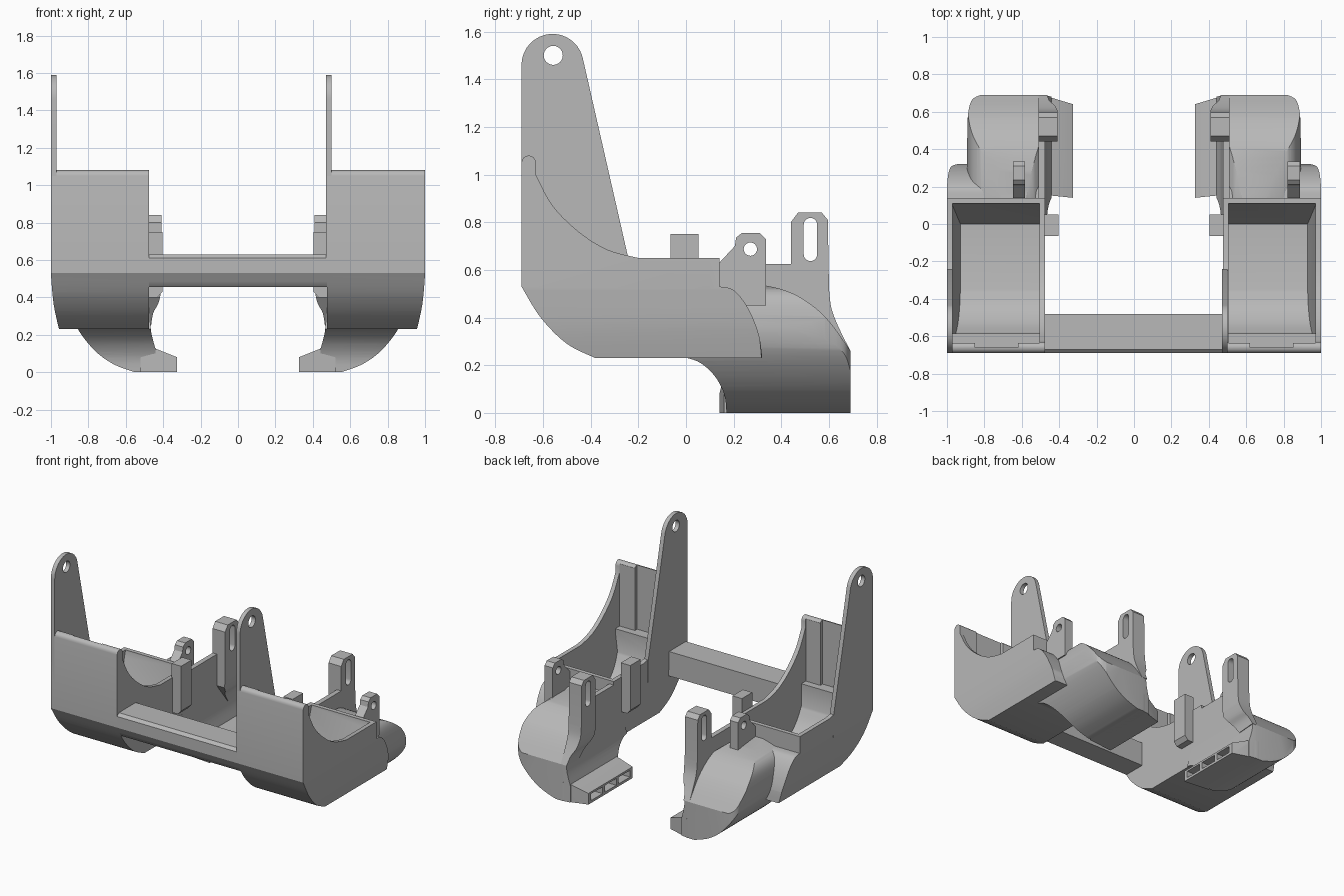
import bpy, bmesh, math
from mathutils import Vector

if "Cube" in bpy.data.objects:
    bpy.data.objects.remove(bpy.data.objects["Cube"], do_unlink=True)

grey = bpy.data.materials.new("plain grey")
grey.use_nodes = True
grey.diffuse_color = (0.48, 0.48, 0.48, 1)
grey.node_tree.nodes["Principled BSDF"].inputs["Base Color"].default_value = grey.diffuse_color


def spline(pts, n=5):
    """Smooth curve through the points."""
    p = [Vector(q) for q in [pts[0]] + pts + [pts[-1]]]
    out = []
    for a, b, c, d in zip(p, p[1:], p[2:], p[3:]):
        for i in range(n):
            t = i / n
            out.append(tuple(0.5 * (2 * b + (c - a) * t + (2 * a - 5 * b + 4 * c - d) * t * t
                                    + (3 * b - a - 3 * c + d) * t ** 3)))
    return out + [pts[-1]]


def arc(cy, cz, r, a0, a1, n=20):
    angles = [math.radians(a0 + (a1 - a0) * i / n) for i in range(n + 1)]
    return [(cy + r * math.cos(a), cz + r * math.sin(a)) for a in angles]


def prism(name, pts, axis, a, b, side=1):
    """Extrude a profile along an axis; side -1 mirrors it in x."""
    place = {"x": lambda p, h: (h * side, p[0], p[1]),
             "y": lambda p, h: (p[0] * side, h, p[1]),
             "z": lambda p, h: (p[0] * side, p[1], h)}[axis]
    bm = bmesh.new()
    low = [bm.verts.new(place(p, a)) for p in pts]
    high = [bm.verts.new(place(p, b)) for p in pts]
    bm.faces.new(low)
    bm.faces.new(high)
    for i in range(len(pts)):
        j = (i + 1) % len(pts)
        bm.faces.new((low[i], low[j], high[j], high[i]))
    bmesh.ops.recalc_face_normals(bm, faces=bm.faces)
    mesh = bpy.data.meshes.new(name)
    bm.to_mesh(mesh)
    bm.free()
    mesh.materials.append(grey)
    ob = bpy.data.objects.new(name, mesh)
    bpy.context.collection.objects.link(ob)
    return ob


def block(name, x, y, z, side=1):
    return prism(name, [(y[0], z[0]), (y[1], z[0]), (y[1], z[1]), (y[0], z[1])], "x", *x, side)


def combine(ob, tool, op="DIFFERENCE"):
    mod = ob.modifiers.new("cut", "BOOLEAN")
    mod.operation, mod.solver, mod.object = op, "EXACT", tool
    bpy.context.view_layer.update()
    mesh = bpy.data.meshes.new_from_object(ob.evaluated_get(bpy.context.evaluated_depsgraph_get()))
    ob.modifiers.clear()
    ob.data = mesh
    bpy.data.objects.remove(tool, do_unlink=True)
    return ob


# Shared profiles
belly = spline([(-0.69, 0.53), (-0.61, 0.4), (-0.5, 0.29), (-0.38, 0.23)])
scoop = spline([(-0.63, 1.0), (-0.56, 0.87), (-0.45, 0.76), (-0.33, 0.685), (-0.2, 0.65)])
shoulder = spline([(0.14, 0.53), (0.2, 0.515), (0.26, 0.44), (0.305, 0.33), (0.32, 0.23)])
box_side = (belly + shoulder[::-1] + [(0.14, 0.65)] + scoop[::-1]
            + arc(-0.66, 1.05, 0.03, 0, 180, 8))
pocket_side = ([(-0.635, 1.2), (-0.635, 0.62), (-0.585, 0.62)]
               + spline([(-0.585, 0.46), (-0.53, 0.37), (-0.45, 0.3), (-0.35, 0.265)])
               + [(0, 0.265), (0.11, 0.64), (0.11, 1.2)])
box_front = [(0.475, 0.2), (0.475, 1.2), (1, 1.2)] + spline([(1, 0.52), (0.985, 0.36), (0.95, 0.2)])
box_plan = [(0.4, -0.8), (1.1, -0.8), (1, 0.1)] + spline([(1, 0.27), (0.975, 0.31), (0.89, 0.33)]) + [(0.4, 0.33)]
duct_side = (spline([(0, 0.232), (0.06, 0.21), (0.12, 0.155), (0.16, 0.08), (0.17, 0)])
             + [(0.69, 0)]
             + spline([(0.69, 0.26), (0.62, 0.36), (0.55, 0.435), (0.45, 0.5), (0.33, 0.535), (0.12, 0.56)]))
duct_front = ([(0.44, 0)]
              + spline([(0.55, 0), (0.66, 0.04), (0.76, 0.11), (0.85, 0.22), (0.89, 0.32), (0.885, 0.42),
                        (0.86, 0.49), (0.8, 0.53), (0.7, 0.56)])
              + spline([(0.58, 0.56), (0.5, 0.5), (0.475, 0.35), (0.465, 0.22), (0.44, 0.12)]))
duct_plan = ([(0.43, 0.15), (0.47, -0.1), (0.9, -0.1)]
             + spline([(0.89, 0.56), (0.88, 0.63), (0.86, 0.67), (0.82, 0.69)])
             + [(0.5, 0.69), (0.43, 0.68)])
lip_plan = [(0.325, 0.14), (0.52, 0.16), (0.52, 0.69), (0.49, 0.69), (0.325, 0.64)]
lip_front = [(0.3, 0), (0.53, 0), (0.53, 0.14), (0.45, 0.13), (0.325, 0.08), (0.3, 0.07)]
arm_side = ([(-0.24, 0.64)] + arc(-0.56, 1.46, 0.13, 12, 180)
            + [(-0.69, 0.55), (-0.6, 0.5), (-0.24, 0.5)])
slot_tab_side = [(0.44, 0.4), (0.44, 0.8), (0.47, 0.84), (0.57, 0.84), (0.595, 0.81)] + spline(
    [(0.6, 0.52), (0.61, 0.44), (0.64, 0.36), (0.69, 0.26)]) + [(0.55, 0.25)]
slot_tab_front = [(0.51, 0.2), (0.51, 0.9), (0.41, 0.9)] + spline(
    [(0.41, 0.44), (0.425, 0.37), (0.455, 0.31), (0.47, 0.2)])
hole_tab_side = [(0.14, 0.45), (0.14, 0.63), (0.205, 0.7), (0.21, 0.735), (0.235, 0.755),
                 (0.31, 0.755), (0.335, 0.73), (0.335, 0.45)]
clip_front = [(0.48, 0.4), (0.43, 0.4), (0.405, 0.43), (0.405, 0.75), (0.48, 0.75)]

for side, word in ((-1, "right"), (1, "left")):
    centre = side * 0.735

    # Open box with curved belly and scooped sides
    box = prism(word + "_fan_box", box_side, "x", 0.47, 1.01, side)
    combine(box, prism("tool", box_front, "y", -1, 1, side), "INTERSECT")
    combine(box, prism("tool", box_plan, "z", 0, 2, side), "INTERSECT")
    pocket = prism("tool", pocket_side, "x", 0.4, 1.1, side)
    inner = [(0.505, 0.2), (0.505, 1.3), (0.97, 1.3), (0.97, 0.6), (0.92, 0.2)]
    combine(pocket, prism("tool", inner, "y", -1, 1, side), "INTERSECT")
    combine(box, pocket)
    combine(box, block("tool", (centre - 0.115, centre + 0.115), (-0.66, -0.6), (0.62, 1.2)))

    # Duct sweeping back, down and inward
    duct = prism(word + "_duct", duct_side, "x", 0.3, 1, side)
    combine(duct, prism("tool", duct_front, "y", -0.3, 1, side), "INTERSECT")
    combine(duct, prism("tool", duct_plan, "z", -0.2, 1, side), "INTERSECT")
    lip = prism(word + "_outlet_lip", lip_front, "y", 0, 1, side)
    combine(lip, prism("tool", lip_plan, "z", -0.2, 1, side), "INTERSECT")
    for k in range(3):
        y = 0.17 + k * 0.155
        combine(lip, block("tool", (0.2, 0.45), (y, y + 0.13), (0.018, 0.066), side))

    # Tall arm with a pivot hole
    x = centre - 0.265
    arm = prism(word + "_arm", arm_side, "x", x, x + 0.03)
    combine(arm, prism("tool", arc(-0.557, 1.5, 0.04, 0, 345, 23), "x", x - 0.1, x + 0.1))

    # Slotted tab with flared foot, and the web joining it to the box
    tab = prism(word + "_slotted_tab", slot_tab_side, "x", 0.4, 0.52, side)
    combine(tab, prism("tool", slot_tab_front, "y", 0, 1, side), "INTERSECT")
    slot = arc(0.522, 0.79, 0.028, 0, 180, 10) + arc(0.522, 0.665, 0.028, 180, 360, 10)
    combine(tab, prism("tool", slot, "x", 0.3, 0.6, side))
    block(word + "_web", (0.475, 0.51), (0.13, 0.45), (0.3, 0.625), side)

    # Small tab with a screw hole
    x = centre + 0.087
    tab = prism(word + "_screw_tab", hole_tab_side, "x", x, x + 0.065)
    combine(tab, prism("tool", arc(0.27, 0.687, 0.028, 0, 345, 23), "x", x - 0.1, x + 0.1))

    # Clip on the inner wall
    prism(word + "_clip", clip_front, "y", -0.065, 0.052, side)

# Cross bar joining the boxes
bar_side = [p for p in belly if p[1] > 0.455] + [(-0.645, 0.455), (-0.48, 0.455), (-0.48, 0.63),
                                                 (-0.67, 0.63), (-0.69, 0.61)]
prism("cross_bar", bar_side, "x", -0.48, 0.48)

# Smooth curves, sharp edges
for ob in bpy.context.collection.objects:
    if ob.type == "MESH" and ob.data.materials and ob.data.materials[0] == grey:
        ob.select_set(True)
        bpy.context.view_layer.objects.active = ob
bpy.ops.object.shade_smooth_by_angle(angle=math.radians(30))
